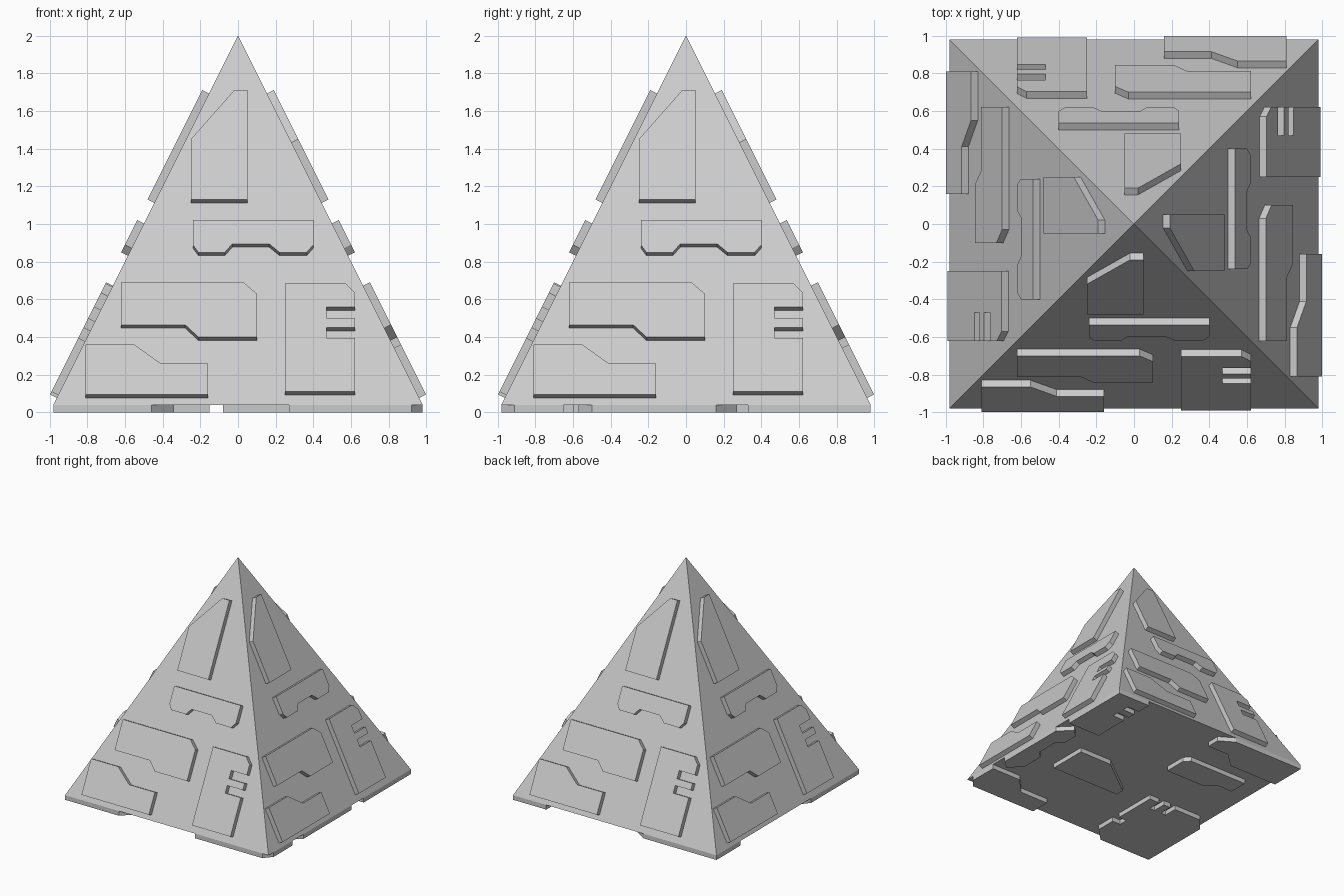
import bpy, bmesh
from math import pi
from mathutils import Matrix, Vector

if "Cube" in bpy.data.objects:
    bpy.data.objects.remove(bpy.data.objects["Cube"])

H, HALF, D = 2.0, 0.98, 0.04          # apex height, base half width, plate thickness
NORMAL = Vector((0, -2, 1)).normalized()


def make_object(name, bm):
    bmesh.ops.recalc_face_normals(bm, faces=bm.faces)
    mesh = bpy.data.meshes.new(name)
    bm.to_mesh(mesh)
    bm.free()
    obj = bpy.data.objects.new(name, mesh)
    bpy.context.collection.objects.link(obj)
    return obj


def plate(name, outline, offset):
    """Closed plate: outline of 3D points swept by an offset vector."""
    bm = bmesh.new()
    face = bm.faces.new([bm.verts.new(p) for p in outline])
    ext = bmesh.ops.extrude_face_region(bm, geom=[face], use_keep_orig=True)
    moved = [g for g in ext["geom"] if isinstance(g, bmesh.types.BMVert)]
    bmesh.ops.translate(bm, verts=moved, vec=offset)
    return make_object(name, bm)


# Core pyramid
bm = bmesh.new()
base = [bm.verts.new((x * HALF, y * HALF, D)) for x, y in ((-1, -1), (1, -1), (1, 1), (-1, 1))]
tip = bm.verts.new((0, 0, H))
bm.faces.new(base[::-1])
for i in range(4):
    bm.faces.new((base[i], base[(i + 1) % 4], tip))
make_object("pyramid_core", bm)

# Side plates, outlines as seen from the front (x, z)
side = {
    "upper_plate": [(-.25, 1.13), (.05, 1.13), (.05, 1.71), (-.02, 1.71), (-.25, 1.45)],
    "notched_plate": [(-.24, 1.02), (-.24, .89), (-.21, .85), (-.07, .85), (-.03, .895),
                      (.165, .895), (.22, .85), (.365, .85), (.4, .89), (.4, 1.02)],
    "middle_plate": [(-.62, .69), (-.62, .465), (-.28, .465), (-.21, .40), (.1, .40),
                     (.1, .63), (.03, .69)],
    "slotted_plate": [(.25, .685), (.25, .11), (.62, .11), (.62, .395), (.47, .395), (.47, .45),
                      (.62, .45), (.62, .50), (.47, .50), (.47, .56), (.62, .56), (.62, .635),
                      (.57, .685)],
    "lower_plate": [(-.81, .36), (-.81, .095), (-.16, .095), (-.16, .26), (-.41, .26), (-.55, .36)],
}
for k, label in enumerate(("front", "right", "back", "left")):
    rot = Matrix.Rotation(k * pi / 2, 3, 'Z')
    for name, pts in side.items():
        outer = [rot @ Vector((x, -(H - z) / 2 - D / abs(NORMAL.y), z)) for x, z in pts]
        plate(f"{label}_{name}", outer, rot @ (-D * NORMAL))

# Underside plates, outlines in (x, y)
under = {
    "under_centre_plate": [(.6, -.32), (.6, .03), (.28, .03), (-.08, -.24), (-.08, -.32)],
    "under_middle_plate": [(-.15, .25), (-.15, .45), (-.2, .5), (-.78, .5), (-.78, .33),
                           (-.62, .33), (-.53, .25)],
    "under_back_left_plate": [(-.15, .78), (-.15, .9), (-.28, .98), (-.98, .98), (-.98, .65),
                              (-.5, .65), (-.36, .78)],
    "under_back_right_plate": [(.98, .33), (.98, .98), (.66, .98), (.66, .85), (.78, .85),
                               (.78, .79), (.66, .79), (.66, .72), (.78, .72), (.78, .66),
                               (.66, .66), (.66, .33)],
    "under_right_plate": [(.98, -.5), (.98, .16), (.87, .27), (.8, .2), (.8, .05), (.86, 0),
                          (.86, -.2), (.8, -.25), (.8, -.45), (.9, -.57)],
    "under_front_right_plate": [(.27, -.98), (.92, -.98), (.98, -.91), (.98, -.65), (.69, -.65),
                                (.55, -.8), (.27, -.8)],
    "under_front_left_plate": [(-.98, -.98), (-.46, -.98), (-.34, -.86), (-.34, -.68),
                               (-.42, -.68), (-.42, -.6), (-.34, -.6), (-.34, -.2), (-.44, -.2),
                               (-.44, -.32), (-.49, -.32), (-.49, -.2), (-.56, -.2), (-.56, -.32),
                               (-.61, -.32), (-.61, -.2), (-.88, -.2), (-.98, -.32)],
}
for name, pts in under.items():
    plate(name, [Vector((x, y, 0)) for x, y in pts], Vector((0, 0, D)))
